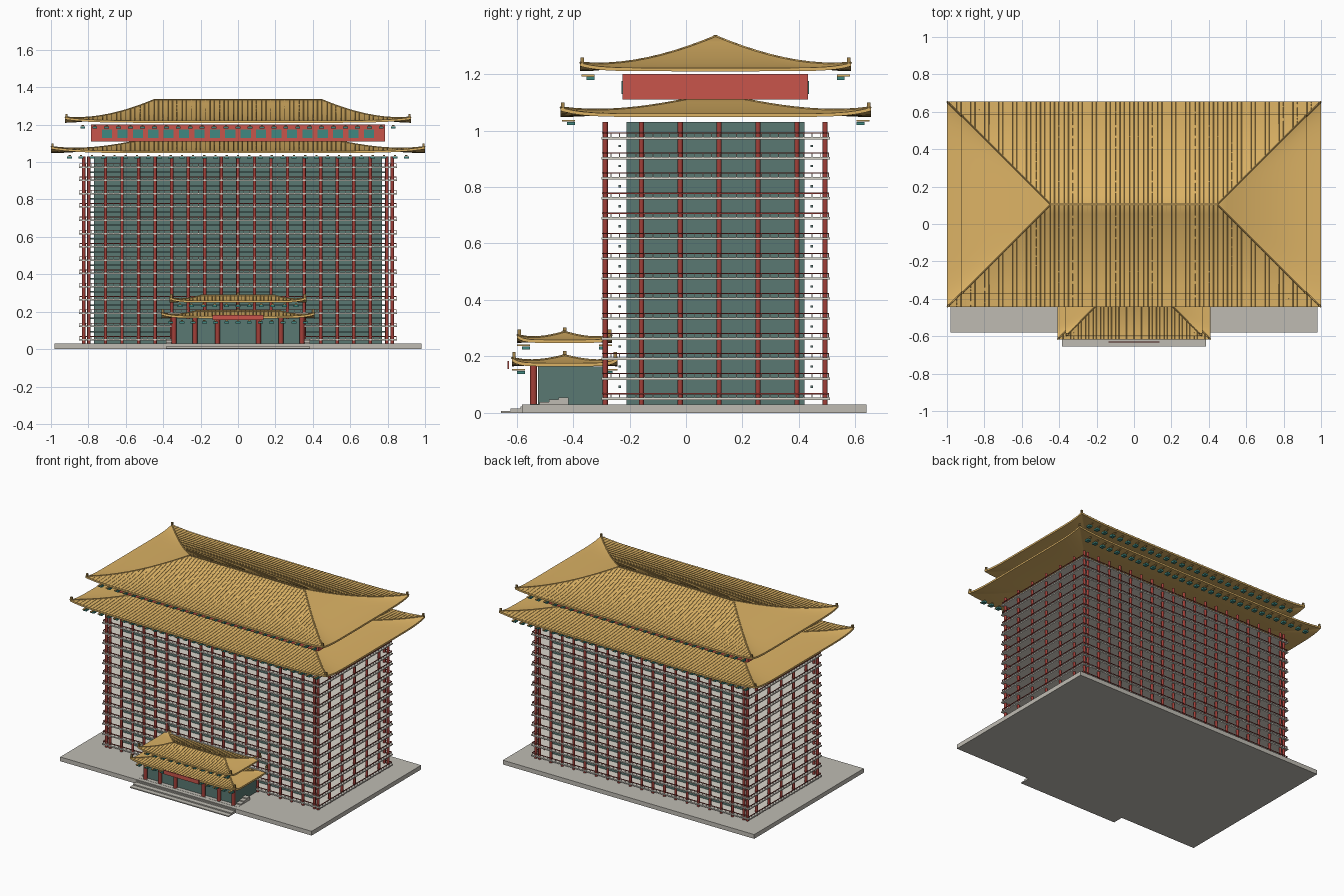
import bpy, bmesh, math
from mathutils import Matrix, Vector

if "Cube" in bpy.data.objects:
    bpy.data.objects.remove(bpy.data.objects["Cube"])


def material(name, rgb):
    m = bpy.data.materials.new(name)
    m.diffuse_color = (*rgb, 1)
    m.use_nodes = True
    m.node_tree.nodes["Principled BSDF"].inputs["Base Color"].default_value = m.diffuse_color
    return m


GOLD = material("gold_tile", (0.72, 0.45, 0.13))
DARK = material("dark_gold", (0.36, 0.23, 0.07))
GREEN = material("green_wall", (0.10, 0.19, 0.17))
TEAL = material("teal", (0.05, 0.25, 0.22))
RED = material("red_wall", (0.58, 0.09, 0.07))
COLUMN = material("column_red", (0.36, 0.05, 0.04))
STONE = material("stone", (0.52, 0.50, 0.45))
CREAM = material("cream", (0.70, 0.67, 0.60))
CY = 0.105  # depth centre of the tower


def finish(name, bm, mat):
    me = bpy.data.meshes.new(name)
    bm.to_mesh(me)
    bm.free()
    ob = bpy.data.objects.new(name, me)
    bpy.context.collection.objects.link(ob)
    me.materials.append(mat)
    return ob


def smooth(ob, angle=35):
    bpy.ops.object.select_all(action='DESELECT')
    ob.select_set(True)
    bpy.context.view_layer.objects.active = ob
    bpy.ops.object.shade_smooth_by_angle(angle=math.radians(angle))


def boxes(name, items, mat):
    """Each item is x0, x1, y0, y1, z0, z1."""
    bm = bmesh.new()
    for x0, x1, y0, y1, z0, z1 in items:
        mtx = Matrix.Translation(((x0 + x1) / 2, (y0 + y1) / 2, (z0 + z1) / 2))
        mtx = mtx @ Matrix.Diagonal((x1 - x0, y1 - y0, z1 - z0, 1))
        bmesh.ops.create_cube(bm, size=1, matrix=mtx)
    return finish(name, bm, mat)


def columns(name, points, r, z0, z1):
    bm = bmesh.new()
    for x, y in points:
        bmesh.ops.create_cone(bm, cap_ends=True, segments=12, radius1=r, radius2=r, depth=z1 - z0,
                              matrix=Matrix.Translation((x, y, (z0 + z1) / 2)))
    smooth(finish(name, bm, COLUMN))


def tubes(name, paths, r, mat):
    cu = bpy.data.curves.new(name, 'CURVE')
    cu.dimensions = '3D'
    cu.bevel_depth = r
    cu.bevel_resolution = 0
    for path in paths:
        sp = cu.splines.new('POLY')
        sp.points.add(len(path) - 1)
        for p, co in zip(sp.points, path):
            p.co = (*co, 1)
    ob = bpy.data.objects.new(name, cu)
    bpy.context.collection.objects.link(ob)
    cu.materials.append(mat)
    bpy.ops.object.select_all(action='DESELECT')
    ob.select_set(True)
    bpy.context.view_layer.objects.active = ob
    bpy.ops.object.convert(target='MESH')


def roof(name, hx, hy, cy, ze, zt, lift, inset, thick, rib_step, post):
    """Concave hipped roof with lifted corners, tile ribs, hips, ridge and finials."""
    def height(s, t):
        return ze + (zt - ze) * t ** 1.8 + lift * abs(s) ** 8 * (1 - t) ** 3

    n, rings = 24, 10
    us = [math.sin(math.pi / 2 * (2 * i / n - 1)) for i in range(n)]
    bm = bmesh.new()
    loops = []
    for k in range(rings + 1):
        t = k / rings
        a, b = hx - inset * t, max(hy - inset * t, 0.003)
        ring = []
        for side in range(4):
            for s in us:
                x, y = [(s * a, -b), (a, s * b), (-s * a, b), (-a, -s * b)][side]
                ring.append(bm.verts.new((x, cy + y, height(s, t))))
        loops.append(ring)
    for lo, hi in zip(loops, loops[1:]):
        for i in range(4 * n):
            j = (i + 1) % (4 * n)
            bm.faces.new((lo[i], lo[j], hi[j], hi[i]))
    bm.faces.new(loops[-1])
    # underside copy and fascia
    low = [[bm.verts.new(v.co - Vector((0, 0, thick))) for v in ring] for ring in loops]
    for lo, hi in zip(low, low[1:]):
        for i in range(4 * n):
            j = (i + 1) % (4 * n)
            bm.faces.new((hi[i], hi[j], lo[j], lo[i]))
    bm.faces.new(low[-1][::-1])
    for i in range(4 * n):
        j = (i + 1) % (4 * n)
        bm.faces.new((low[0][i], low[0][j], loops[0][j], loops[0][i]))
    smooth(finish(name, bm, GOLD))

    # tile ribs on the long slopes
    ribs = []
    count = int((hx - 0.02) / rib_step)
    for i in range(-count, count + 1):
        x = i * rib_step
        tm = min(1, (hx - abs(x)) / inset)
        for sg in (-1, 1):
            ribs.append([(x, cy + sg * (hy - inset * tm * k / 8),
                          height(x / (hx - inset * tm * k / 8), tm * k / 8)) for k in range(9)])
    tubes(name + "_ribs", ribs, 0.0025, GOLD)
    hips = [[(sx * (hx - inset * k / 10), cy + sy * (hy - inset * k / 10), height(1, k / 10))
             for k in range(11)] for sx in (-1, 1) for sy in (-1, 1)]
    tubes(name + "_hips", hips, 0.004, GOLD)
    rx, ry = hx - inset, max(hy - inset, 0) + 0.004
    boxes(name + "_ridge", [(-rx, rx, cy - ry, cy + ry, zt - 0.006, zt + 0.005)], DARK)
    zc = ze + lift
    boxes(name + "_finials", [(sx * (hx - 0.008) - 0.006, sx * (hx - 0.008) + 0.006,
                               cy + sy * (hy - 0.008) - 0.006, cy + sy * (hy - 0.008) + 0.006,
                               zc - 0.01, zc + post) for sx in (-1, 1) for sy in (-1, 1)], DARK)


def brackets(name, hx, hy, cy, z, count):
    """Rows of eave blocks, front and back: gold arm over teal block."""
    arms, blocks = [], []
    for i in range(count):
        x = -hx + 2 * hx * i / (count - 1)
        for sg in (-1, 1):
            ya, yb = sorted((cy + sg * hy, cy + sg * (hy - 0.046)))
            arms.append((x - 0.006, x + 0.006, ya, yb, z, z + 0.006))
            ya, yb = sorted((cy + sg * (hy - 0.018), cy + sg * (hy - 0.046)))
            blocks.append((x - 0.013, x + 0.013, ya, yb, z - 0.013, z - 0.001))
    boxes(name + "_arms", arms, GOLD)
    boxes(name + "_blocks", blocks, TEAL)


# ground slab and entrance steps
boxes("base_slab", [(-0.98, 0.98, -0.58, 0.64, 0, 0.03)], STONE)
boxes("entrance_steps", [(-0.385, 0.385, -0.655 + 0.034 * i, -0.417, 0, 0.007 + 0.008 * i)
                         for i in range(7)], STONE)

# tower core, floors and beams
boxes("tower_core", [(-0.77, 0.77, -0.21, 0.42, 0.03, 1.03)], GREEN)
levels = [0.05 + 0.071 * i for i in range(14)]
boxes("balcony_floors", [(-0.85, 0.85, -0.30, 0.51, z - 0.004, z + 0.004) for z in levels], CREAM)
boxes("balcony_beams", [(-0.80, 0.80, y - 0.004, y + 0.004, z - 0.032, z - 0.024)
                        for z in levels[1:] for y in (-0.235, 0.445)], GREEN)

# balcony railings
X, Y0, Y1 = 0.845, -0.295, 0.505
rails, posts = [], []
for z in levels:
    za, zb = z + 0.016, z + 0.020
    rails += [(-X, X, y - 0.002, y + 0.002, za, zb) for y in (Y0, Y1)]
    rails += [(x - 0.002, x + 0.002, Y0, Y1, za, zb) for x in (-X, X)]
    for i in range(57):
        x = -X + 2 * X * i / 56
        posts += [(x - 0.0015, x + 0.0015, y - 0.0015, y + 0.0015, z, za) for y in (Y0, Y1)]
    for i in range(1, 27):
        y = Y0 + (Y1 - Y0) * i / 27
        posts += [(x - 0.0015, x + 0.0015, y - 0.0015, y + 0.0015, z, za) for x in (-X, X)]
boxes("balcony_rails", rails, COLUMN)
boxes("balcony_balusters", posts, CREAM)

# tower columns
pts = [(-0.797 + 0.0885 * i, y) for i in range(19) for y in (-0.286, 0.493)]
pts += [(x, -0.158 + 0.1377 * i) for i in range(5) for x in (-0.825, 0.825)]
pts += [(x, y) for x in (-0.825, 0.825) for y in (-0.286, 0.493)]
columns("tower_columns", pts, 0.009, 0.03, 1.03)

# main roofs and attic
roof("lower_roof", 1.0, 0.55, CY, 1.060, 1.110, 0.022, 0.445, 0.012, 0.025, 0.018)
brackets("lower_brackets", 0.90, 0.545, CY, 1.032, 31)
boxes("attic", [(-0.785, 0.785, -0.225, 0.432, 1.11, 1.20)], RED)
boxes("attic_windows", [(x - 0.027, x + 0.027, y - 0.003, y + 0.003, 1.13, 1.175)
                        for x in [-0.70 + 1.4 * i / 17 for i in range(18)]
                        for y in (-0.226, 0.433)], TEAL)
roof("upper_roof", 0.925, 0.48, CY, 1.222, 1.333, 0.018, 0.477, 0.012, 0.025, 0.018)
brackets("upper_brackets", 0.83, 0.475, CY, 1.192, 27)

# entrance pavilion
PY = -0.43
boxes("pavilion_hall", [(-0.35, 0.35, -0.525, -0.285, 0.03, 0.165)], GREEN)
columns("pavilion_columns", [(s * x, -0.54) for s in (-1, 1) for x in (0.11, 0.23, 0.342)],
        0.013, 0.03, 0.17)
boxes("blank_board", [(-0.137, 0.137, -0.633, -0.627, 0.155, 0.183)], RED)
roof("pavilion_lower_roof", 0.41, 0.187, PY, 0.177, 0.203, 0.018, 0.184, 0.012, 0.02, 0.02)
brackets("pavilion_lower_brackets", 0.36, 0.187, PY, 0.150, 13)
roof("pavilion_upper_roof", 0.365, 0.168, PY, 0.259, 0.286, 0.017, 0.165, 0.011, 0.02, 0.02)
brackets("pavilion_upper_brackets", 0.31, 0.168, PY, 0.237, 11)
boxes("pavilion_ridge_finials", [(-0.006, 0.006, PY - 0.006, PY + 0.006, z, z + 0.014)
                                 for z in (0.205, 0.288)], DARK)
